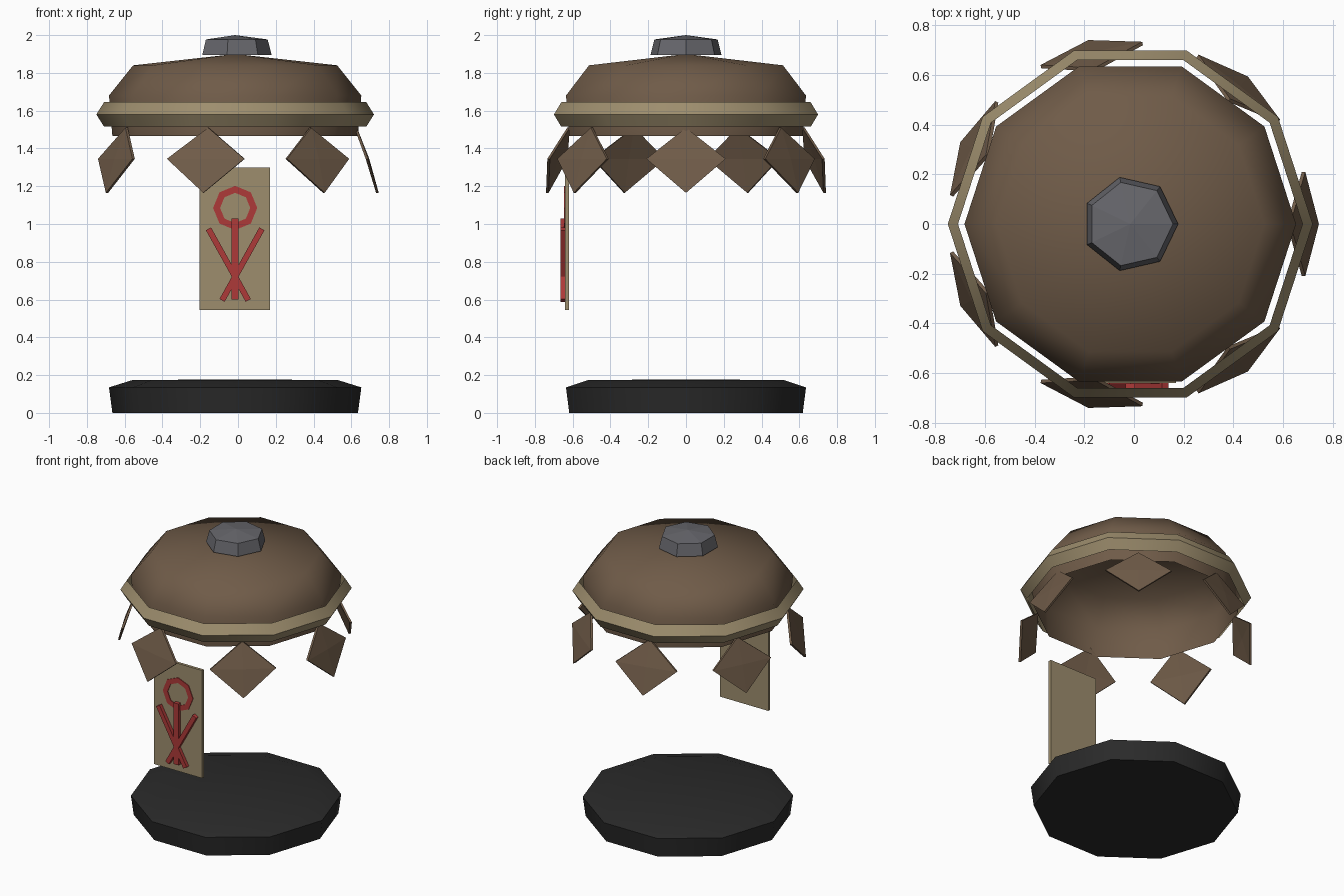
import bpy, math
from mathutils import Vector, Matrix

if "Cube" in bpy.data.objects:
    bpy.data.objects.remove(bpy.data.objects["Cube"])

CX = -0.015  # axis of the round parts


def material(name, rgb):
    m = bpy.data.materials.new(name)
    m.diffuse_color = (*rgb, 1)
    m.use_nodes = True
    m.node_tree.nodes["Principled BSDF"].inputs["Base Color"].default_value = m.diffuse_color
    return m


BROWN = material("brown leather", (0.16, 0.105, 0.065))
BEIGE = material("beige cloth", (0.34, 0.27, 0.155))
GREY = material("grey metal", (0.135, 0.135, 0.15))
BLACK = material("black stone", (0.023, 0.023, 0.023))
RED = material("red paint", (0.42, 0.042, 0.04))


def make(name, verts, faces, mat, smooth_angle=None):
    me = bpy.data.meshes.new(name)
    me.from_pydata([tuple(v) for v in verts], [], faces)
    me.materials.append(mat)
    ob = bpy.data.objects.new(name, me)
    bpy.context.collection.objects.link(ob)
    if smooth_angle:
        bpy.ops.object.select_all(action='DESELECT')
        ob.select_set(True)
        bpy.context.view_layer.objects.active = ob
        bpy.ops.object.shade_smooth_by_angle(angle=math.radians(smooth_angle))
    return ob


def lathe(name, profile, n, mat, smooth=None, bottom=True, apex=None, loop=False):
    """Spin (radius, z) points, listed upward, into an n-sided part."""
    verts = [(CX + r * math.cos(2 * math.pi * i / n), r * math.sin(2 * math.pi * i / n), z)
             for r, z in profile for i in range(n)]
    rows = len(profile)
    faces = []
    for k in range(rows if loop else rows - 1):
        a, b = k * n, (k + 1) % rows * n
        faces += [(a + i, a + (i + 1) % n, b + (i + 1) % n, b + i) for i in range(n)]
    if bottom and not loop:
        faces.append(tuple(reversed(range(n))))
    if apex:
        verts.append((CX, 0, apex))
        top = (rows - 1) * n
        faces += [(top + i, top + (i + 1) % n, len(verts) - 1) for i in range(n)]
    return make(name, verts, faces, mat, smooth)


def box(name, center, size, mat, tilt=0):
    """Box rotated about the y axis by tilt."""
    rot = Matrix.Rotation(tilt, 3, 'Y')
    verts = [Vector(center) + rot @ Vector((x * size[0] / 2, y * size[1] / 2, z * size[2] / 2))
             for x in (-1, 1) for y in (-1, 1) for z in (-1, 1)]
    faces = [(0, 1, 3, 2), (4, 6, 7, 5), (0, 4, 5, 1), (2, 3, 7, 6), (0, 2, 6, 4), (1, 5, 7, 3)]
    return make(name, verts, faces, mat)


# Round parts: base, open dome, rim band, top knob
lathe("base", [(0.65, 0), (0.668, 0.135), (0.54, 0.175)], 10, BLACK, 40, apex=0.176)
lathe("dome", [(0.65, 1.465), (0.668, 1.68), (0.54, 1.84)], 10, BROWN, 80,
      bottom=False, apex=1.9)
lathe("rim_band", [(0.694, 1.515), (0.735, 1.58), (0.694, 1.645)], 10, BEIGE, 40, loop=True)
lathe("knob", [(0.193, 1.895), (0.172, 1.977)], 7, GREY, apex=2.0)

# Seven hanging diamond flaps, bent across the middle
for k in range(7):
    spin = Matrix.Rotation(2 * math.pi * k / 7, 3, 'Z')
    pts = [(0.645, 0, 1.51), (0.705, -0.21, 1.345), (0.76, 0, 1.165), (0.705, 0.21, 1.345),
           (0.71, 0, 1.345)]
    verts = [spin @ Vector((r + d, y, z)) + Vector((CX, 0, 0))
             for d in (0, -0.014) for r, y, z in pts]
    faces = []
    for i in range(4):
        j = (i + 1) % 4
        faces += [(i, j, 4), (j + 5, i + 5, 9), (j, i, i + 5, j + 5)]
    make(f"flap_{k + 1}", verts, faces, BROWN)

# Hanging banner
box("banner", (-0.0175, -0.63, 0.9225), (0.375, 0.02, 0.755), BEIGE)

# Banner sign: three crossing bars
box("sign_upright", (CX, -0.652, 0.815), (0.037, 0.026, 0.43), RED)
for side in (-1, 1):
    dx, dz = 0.206, 0.37
    box("sign_slant", (CX + side * 0.036, -0.652, 0.785),
        (0.031, 0.026, math.hypot(dx, dz) + 0.01), RED, side * math.atan2(dx, dz))

# Banner sign: thin eight-sided ring
verts = [(CX + r * math.cos(i * math.pi / 4), y, 1.085 + r * math.sin(i * math.pi / 4))
         for r, y in ((0.117, -0.639), (0.117, -0.645), (0.08, -0.645), (0.08, -0.639))
         for i in range(8)]
faces = [(k * 8 + i, k * 8 + (i + 1) % 8, (k + 1) % 4 * 8 + (i + 1) % 8, (k + 1) % 4 * 8 + i)
         for k in range(4) for i in range(8)]
make("sign_ring", verts, faces, RED)
